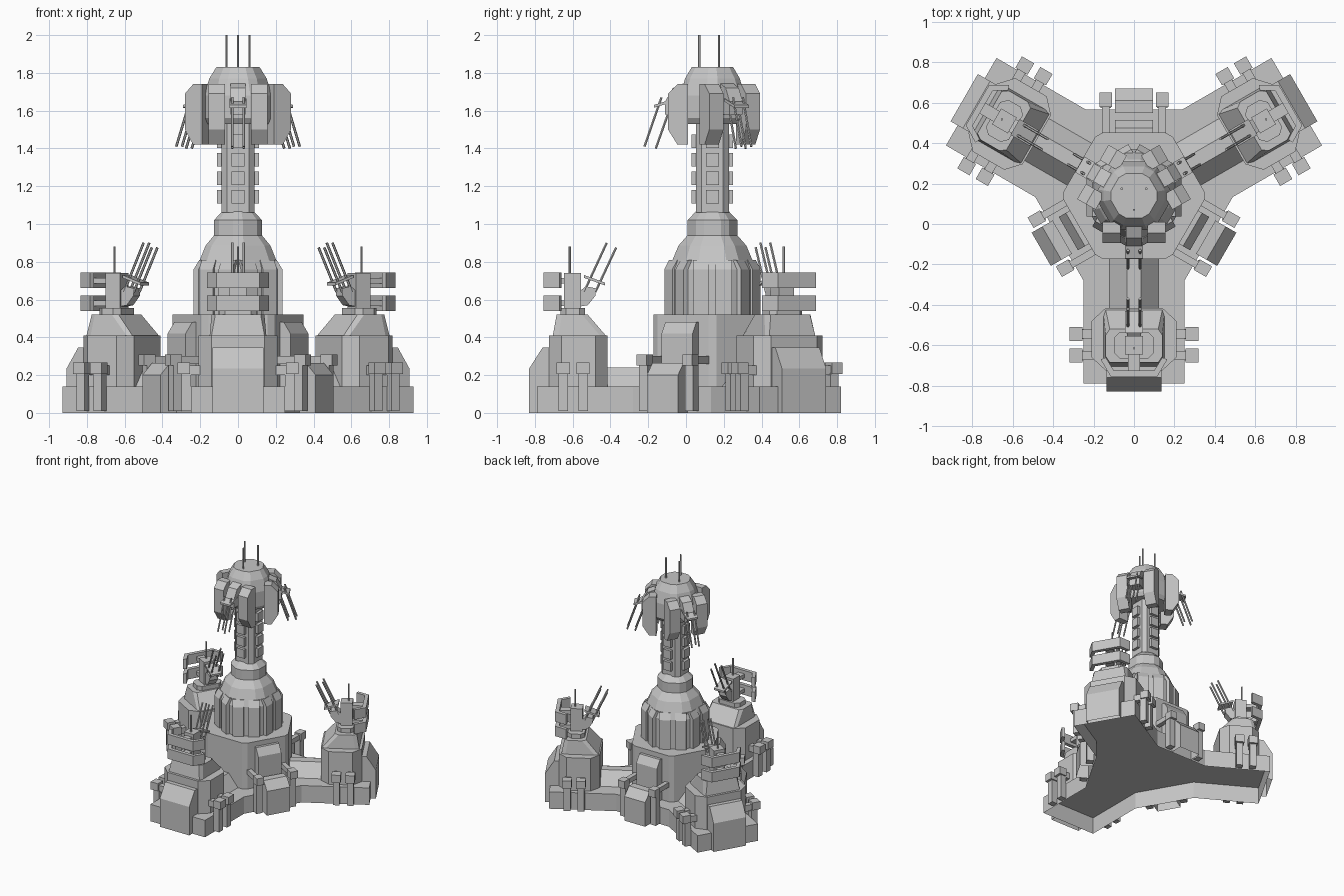
import bpy, bmesh, math
from mathutils import Matrix, Vector

if "Cube" in bpy.data.objects:
    bpy.data.objects.remove(bpy.data.objects["Cube"])

C = Vector((0, 0.14, 0))                      # axis of the tower
ARMS = [math.radians(a) for a in (-90, 30, 150)]
GAPS = [math.radians(a) for a in (-30, 90, 210)]
SIX = [math.radians(a) for a in range(0, 360, 60)]
FOUR = [math.radians(a) for a in range(0, 360, 90)]

grey = bpy.data.materials.new("plain grey")
grey.diffuse_color = (0.56, 0.56, 0.56, 1)
grey.use_nodes = True
grey.node_tree.nodes["Principled BSDF"].inputs["Base Color"].default_value = grey.diffuse_color


def loft(bm, rings, foot=True):
    """Solid through rings of equal point count; the foot may stay open."""
    loops = [[bm.verts.new(p) for p in r] for r in rings]
    n = len(loops[0])
    for a, b in zip(loops, loops[1:]):
        for i in range(n):
            j = (i + 1) % n
            bm.faces.new((a[i], a[j], b[j], b[i]))
    if foot:
        bm.faces.new(loops[0][::-1])
    bm.faces.new(loops[-1])


def slab(bm, prof, v0, v1):
    """(radius, z) profile pulled sideways."""
    loft(bm, [[(u, v, z) for u, z in prof] for v in (v0, v1)])


def plan(bm, pts, z0, z1, foot=True):
    loft(bm, [[(u, v, z) for u, v in pts] for z in (z0, z1)], foot)


def box(bm, u0, u1, v0, v1, z0, z1):
    plan(bm, [(u0, v0), (u1, v0), (u1, v1), (u0, v1)], z0, z1)


def hex_stack(bm, prof, phase, foot=False):
    """Hexagonal tower with cut corners from (side distance, corner distance, z)."""
    rings = []
    for ap, cut, z in prof:
        s = (cut - ap * math.cos(math.pi / 6)) / math.sin(math.pi / 6)
        ring = []
        for i in range(6):
            t = math.radians(phase + 60 * i)
            for k in (-s, s):
                ring.append((ap * math.cos(t) - k * math.sin(t),
                             ap * math.sin(t) + k * math.cos(t), z))
        rings.append(ring)
    loft(bm, rings, foot)


def rod(bm, p, q, r):
    p, q = Vector(p), Vector(q)
    rot = (q - p).to_track_quat('Z', 'Y').to_matrix()
    corners = [Vector((r * math.cos(t), r * math.sin(t), 0)) for t in
               (i * math.pi / 3 for i in range(6))]
    loft(bm, [[e + rot @ c for c in corners] for e in (p, q)])


def part(name, build, angles=(0,)):
    """Build once in radial axes, copy round the tower at the given angles."""
    bm = bmesh.new()
    build(bm)
    bmesh.ops.recalc_face_normals(bm, faces=bm.faces)
    # open shell on the ground: no faces lying on z = 0
    floor = [f for f in bm.faces if all(v.co.z < 1e-5 for v in f.verts)]
    bmesh.ops.delete(bm, geom=floor, context='FACES_ONLY')
    src = bpy.data.meshes.new(name + "_unit")
    bm.to_mesh(src)
    bm.free()
    out = bmesh.new()
    for a in angles:
        m = Matrix.Translation(C) @ Matrix.Rotation(a, 4, 'Z')
        src.transform(m)
        out.from_mesh(src)
        src.transform(m.inverted())
    me = bpy.data.meshes.new(name)
    out.to_mesh(me)
    out.free()
    bpy.data.meshes.remove(src)
    me.materials.append(grey)
    bpy.context.collection.objects.link(bpy.data.objects.new(name, me))


# --- base: three-armed plate and hexagonal citadel
def base_plate(bm):
    pts = []
    for a in ARMS:
        c, s = math.cos(a), math.sin(a)
        for u, v in ((.42, -.25), (.93, -.25), (.93, .25), (.42, .25)):
            pts.append((u * c - v * s, u * s + v * c))
    plan(bm, pts, 0, .14)


part("base_plate", base_plate)
part("citadel", lambda bm: hex_stack(bm, [(.312, .348, .14), (.312, .348, .52)], 30))
part("causeway", lambda bm: loft(bm, [
    [(u, -.12, .14), (u, .12, .14), (u, .035, .24), (u, -.035, .24)] for u in (.29, .58)]), ARMS)


# --- arm turrets
def octo(u0, u1, h_end, h_mid, c):
    return [(u0, -h_end), (u0 + c, -h_mid), (u1 - c, -h_mid), (u1, -h_end),
            (u1, h_end), (u1 - c, h_mid), (u0 + c, h_mid), (u0, h_end)]


def turret_body(bm):
    plan(bm, octo(.555, .865, .14, .21, .065), .14, .41, False)
    low, top = octo(.565, .845, .14, .15, .03), octo(.66, .825, .12, .14, .03)
    loft(bm, [[(u, v, z) for u, v in p] for p, z in ((low, .41), (top, .52))], False)
    plan(bm, octo(.675, .805, .07, .1, .03), .52, .555, False)


part("turret_body", turret_body, ARMS)
part("end_bastion", lambda bm: slab(
    bm, [(.86, .14), (.93, .14), (.93, 0), (.97, 0), (.97, .235), (.9, .345), (.86, .345)],
    -.135, .135), ARMS)


def side_clamps(bm):
    for s in (-1, 1):
        for u in (.685, .79):
            box(bm, u - .022, u + .022, *sorted((s * .20, s * .27)), .2, .25)
            box(bm, u - .035, u + .035, *sorted((s * .255, s * .32)), .205, .268)
            box(bm, u - .025, u + .025, *sorted((s * .25, s * .30)), .01, .21)


part("side_clamps", side_clamps, ARMS)


def gun_post(bm):
    box(bm, .695, .785, -.045, .045, .55, .74)
    slab(bm, [(.72, .56), (.66, .57), (.62, .62), (.62, .66), (.67, .67), (.72, .63)], -.035, .035)
    for z in (.58, .70):
        box(bm, .77, .885, -.03, .03, z - .015, z + .015)


part("gun_post", gun_post, ARMS)


def radar_panels(bm):
    arc = [(.81, .165), (.895, .115), (.895, -.115), (.81, -.165),
           (.80, -.14), (.865, -.1), (.865, .1), (.80, .14)]
    for z in (.54, .66):
        plan(bm, arc, z, z + .082)


part("radar_panels", radar_panels, ARMS)


def barrels(bm, rows, plate):
    for p, q in rows:
        for v in (-.03, .03):
            rod(bm, (p[0], v, p[1]), (q[0], v, q[1]), .007)
    (a, b), (c, d) = plate
    slab(bm, [(a, b), (c, d), (c, d - .015), (a, b - .015)], -.045, .045)


part("turret_guns", lambda bm: barrels(
    bm, [((.68, .64), (.56, .90)), ((.62, .64), (.51, .875))], ((.68, .73), (.57, .69))), ARMS)
part("turret_antenna", lambda bm: rod(bm, (.755, 0, .73), (.755, 0, .88), .006), ARMS)


# --- buttresses between the arms
def buttress(bm):
    slab(bm, [(.30, .14), (.375, .14), (.375, .42), (.335, .48), (.30, .48)], -.095, .095)
    slab(bm, [(.41, .14), (.43, .14), (.43, 0), (.53, 0), (.53, .2), (.47, .265), (.41, .265)],
         -.095, .095)


part("buttress", buttress, GAPS)


def buttress_legs(bm):
    for s in (-1, 1):
        v = s * .14
        box(bm, .30, .46, v - .018, v + .018, .26, .30)
        box(bm, .44, .51, v - .03, v + .03, .25, .31)
        box(bm, .435, .49, v - .025, v + .025, .01, .26)


part("buttress_legs", buttress_legs, GAPS)

# --- central tower
part("tower", lambda bm: hex_stack(bm, [
    (.222, .232, .52), (.222, .232, .76), (.172, .18, .885),
    (.127, .132, .94), (.127, .132, 1.02), (.085, .088, 1.066)], 0))


def pilasters(bm):
    for v in (-.06, .06):
        slab(bm, [(.19, .52), (.235, .52), (.235, .76), (.205, .81), (.18, .81)],
             v - .043, v + .043)


part("pilasters", pilasters, SIX)


def column(bm):
    plan(bm, octo(-.087, .087, .057, .087, .03), 1.06, 1.53, False)


part("column", column)


def column_panels(bm):
    for i in range(4):
        z = 1.108 + i * .098
        box(bm, .08, .11, -.035, .035, z, z + .072)


part("column_panels", column_panels, FOUR)

# --- head
part("head_core", lambda bm: hex_stack(bm, [
    (.15, .16, 1.53), (.17, .18, 1.56), (.17, .18, 1.68), (.145, .152, 1.77),
    (.11, .115, 1.83)], 30, True))


def head_armour(bm):
    # paired blocks either side of each gun
    for s in (-1, 1):
        slab(bm, [(.13, 1.74), (.185, 1.74), (.235, 1.69), (.235, 1.50), (.185, 1.42), (.13, 1.42)],
             *sorted((s * .068, s * .155)))


part("head_armour", head_armour, ARMS)


def head_mount(bm):
    slab(bm, [(.14, 1.58), (.25, 1.58), (.25, 1.65), (.21, 1.72), (.14, 1.75)], -.04, .04)


part("head_gun_mount", head_mount, ARMS)
part("head_guns", lambda bm: barrels(
    bm, [((.27, 1.67), (.36, 1.41)), ((.215, 1.64), (.30, 1.40))], ((.2, 1.665), (.31, 1.63))), ARMS)
part("head_antennas", lambda bm: rod(bm, (.07, 0, 1.81), (.07, 0, 2.0), .006), ARMS)
